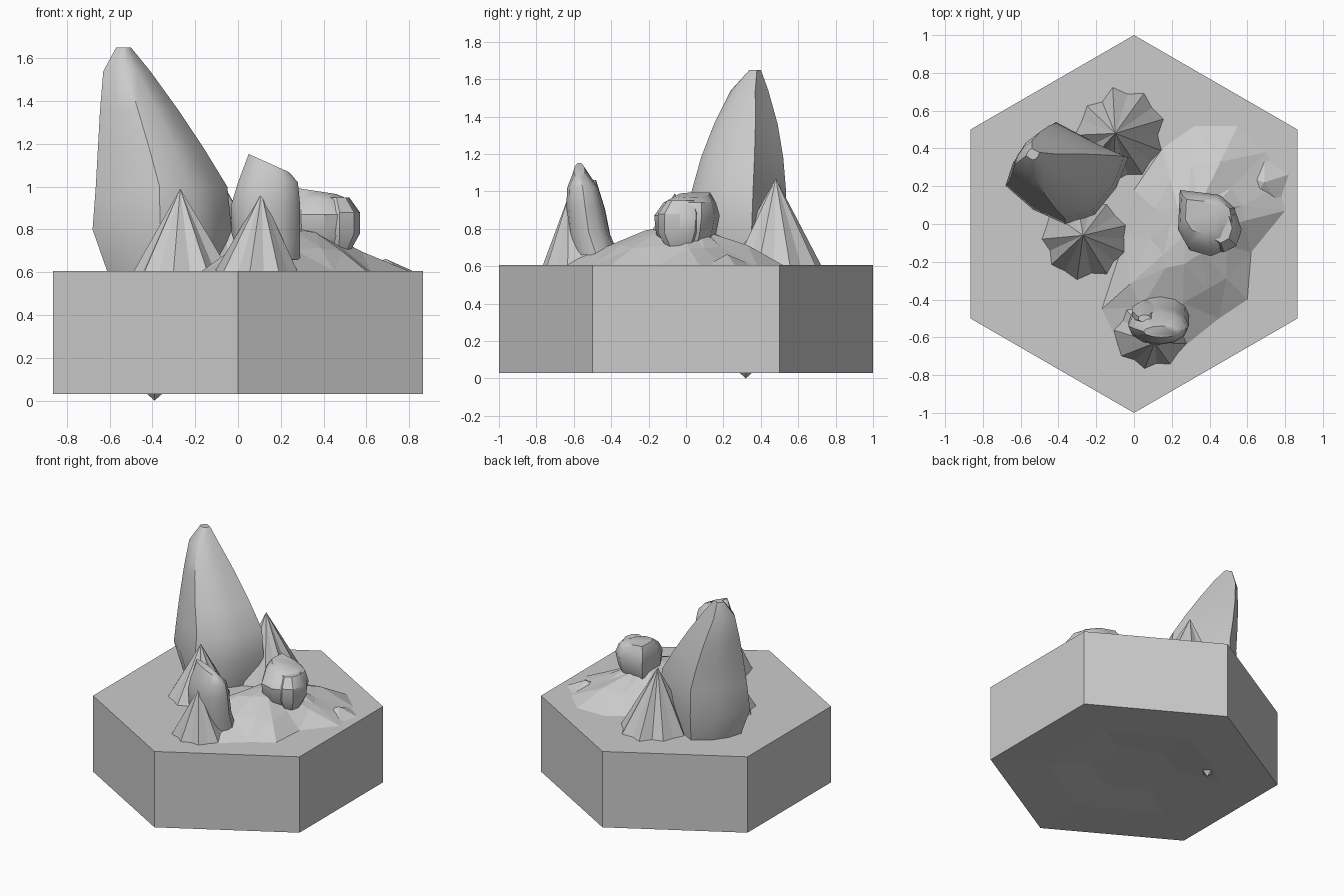
import bpy, bmesh, random
from math import sin, cos, pi, radians

if "Cube" in bpy.data.objects:
    bpy.data.objects.remove(bpy.data.objects["Cube"])

random.seed(4)
TOP = 0.605


def finish(name, bm, smooth=None):
    bmesh.ops.recalc_face_normals(bm, faces=bm.faces)
    me = bpy.data.meshes.new(name)
    bm.to_mesh(me)
    bm.free()
    ob = bpy.data.objects.new(name, me)
    bpy.context.collection.objects.link(ob)
    if smooth:
        bpy.ops.object.select_all(action='DESELECT')
        ob.select_set(True)
        bpy.context.view_layer.objects.active = ob
        bpy.ops.object.shade_smooth_by_angle(angle=radians(smooth))
    return ob


def skin(bm, rings):
    """Join equal-length rings of points with quads; returns the vertex rings."""
    vs = [[bm.verts.new(p) for p in r] for r in rings]
    for a, b in zip(vs, vs[1:]):
        for i in range(len(a)):
            j = (i + 1) % len(a)
            bm.faces.new((a[i], a[j], b[j], b[i]))
    return vs


def oval(n):
    return [(cos(2 * pi * i / n), sin(2 * pi * i / n)) for i in range(n)]


def horn(name, sections, shape, smooth, bottom=False, tilt=0.0):
    """Loft a unit shape through boxes (z, x0, x1, y0, y1); tilt slopes the last ring."""
    rings = []
    for k, (z, x0, x1, y0, y1) in enumerate(sections):
        cx, cy, rx, ry = (x0 + x1) / 2, (y0 + y1) / 2, (x1 - x0) / 2, (y1 - y0) / 2
        s = tilt if k == len(sections) - 1 else 0
        rings.append([(cx + rx * u, cy + ry * v, z - s * rx * u) for u, v in shape])
    bm = bmesh.new()
    vs = skin(bm, rings)
    bm.faces.new(vs[-1])
    if bottom:
        bm.faces.new(vs[0])
    return finish(name, bm, smooth)


def spire(name, apex, cx, cy, rx, ry, n=18):
    """Folded cone: alternating ridges and gullies running down from the tip."""
    bm = bmesh.new()
    tip = bm.verts.new(apex)
    base = []
    for i in range(n):
        t = 2 * pi * i / n
        r = random.uniform(0.95, 1.04) if i % 2 else random.uniform(0.82, 0.92)
        base.append(bm.verts.new((cx + rx * r * cos(t), cy + ry * r * sin(t), TOP - 0.005)))
    for i in range(n):
        bm.faces.new((tip, base[i], base[(i + 1) % n]))
    return finish(name, bm)


# Hexagonal tile with a shallow dished underside
def hexagon(r, z):
    return [(r * cos(pi / 6 + i * pi / 3), r * sin(pi / 6 + i * pi / 3), z) for i in range(6)]


bm = bmesh.new()
rings = skin(bm, [hexagon(1.0, TOP), hexagon(1.0, 0.03), hexagon(0.6, 0.035), hexagon(0.3, 0.06)])
bm.faces.new(rings[0])
bm.faces.new(rings[-1])
finish("hex_tile", bm)

# Tiny chip hanging below the underside
bm = bmesh.new()
bmesh.ops.create_cone(bm, segments=4, radius1=0.0, radius2=0.04, depth=0.035)
bmesh.ops.translate(bm, verts=bm.verts, vec=(-0.39, 0.32, 0.0175))
finish("underside_chip", bm)

# Low faceted mound spreading over the right side of the tile
outline = [(0.80, 0.07), (0.77, 0.20), (0.70, 0.38), (0.55, 0.52), (0.32, 0.52), (0.15, 0.40),
           (0.0, 0.18), (-0.05, -0.08), (-0.17, -0.45), (-0.08, -0.64), (0.25, -0.66),
           (0.45, -0.50), (0.60, -0.40), (0.62, -0.15)]
px, py = 0.27, -0.06
rings = []
for f, z in ((1.0, TOP), (0.62, 0.705), (0.28, 0.79)):
    ring = []
    for x, y in outline:
        g = f if f == 1 else f * random.uniform(0.9, 1.1)
        ring.append((px + (x - px) * g, py + (y - py) * g,
                     z if f == 1 else z + random.uniform(-0.012, 0.012)))
    rings.append(ring)
bm = bmesh.new()
last = skin(bm, rings)[-1]
peak = bm.verts.new((px, py, 0.81))
for i in range(len(last)):
    bm.faces.new((last[i], last[(i + 1) % len(last)], peak))
bmesh.ops.triangulate(bm, faces=bm.faces)
finish("mound", bm)

# Thin ridge trailing off to the right edge
bm = bmesh.new()
bmesh.ops.create_cone(bm, segments=5, radius1=0.14, radius2=0.0, depth=0.06)
bmesh.ops.translate(bm, verts=bm.verts, vec=(0.69, 0.22, TOP + 0.028))
finish("edge_ridge", bm)

# Three folded spires
spire("left_spire", (-0.27, -0.06, 0.99), -0.26, -0.08, 0.24, 0.22)
spire("back_spire", (-0.10, 0.48, 1.07), -0.07, 0.47, 0.24, 0.25)
spire("front_spire", (0.11, -0.63, 0.97), 0.09, -0.56, 0.21, 0.22)

# Tall leaning horn with an angular cross-section
horn_shape = [(1, 0.3), (0.45, 0.6), (-0.18, 1), (-0.6, 0.65), (-0.88, 0.2), (-1, -0.25),
              (-0.55, -0.72), (-0.03, -1), (0.45, -0.82), (0.8, -0.3)]
horn("tall_horn", [(0.60, -0.61, -0.08, 0.04, 0.50), (0.80, -0.68, -0.03, 0.00, 0.54),
                   (1.00, -0.665, -0.05, 0.03, 0.535), (1.18, -0.655, -0.16, 0.08, 0.52),
                   (1.36, -0.645, -0.28, 0.15, 0.49), (1.54, -0.63, -0.41, 0.24, 0.44),
                   (1.65, -0.57, -0.50, 0.34, 0.40)], horn_shape, 40)

# Small claw with a slanted top, in front, and a second tip behind it
horn("front_claw", [(0.66, 0.01, 0.29, -0.60, -0.36), (0.78, -0.03, 0.29, -0.63, -0.41),
                    (0.92, -0.03, 0.29, -0.64, -0.44), (1.02, 0.0, 0.28, -0.635, -0.47),
                    (1.11, 0.05, 0.24, -0.60, -0.54)], oval(12), 40, bottom=True, tilt=0.45)
horn("claw_back_tip", [(0.75, -0.02, 0.16, -0.54, -0.40), (0.90, -0.02, 0.16, -0.54, -0.43),
                       (1.06, 0.02, 0.09, -0.52, -0.48)], oval(7), 35)

# Squared boulder made of two leaning halves
stone = [(1, -0.1), (0.9, 0.45), (0.4, 0.85), (-0.2, 0.92), (-0.92, 1), (-0.98, -0.2),
         (-0.6, -0.82), (0.1, -1), (0.65, -0.8)]
horn("boulder", [(0.67, 0.30, 0.48, -0.08, 0.10), (0.77, 0.24, 0.53, -0.16, 0.16),
                 (0.87, 0.23, 0.55, -0.17, 0.18), (0.94, 0.24, 0.52, -0.12, 0.16),
                 (0.98, 0.27, 0.46, -0.05, 0.13)], stone, 35, bottom=True, tilt=0.15)
horn("boulder_side", [(0.69, 0.42, 0.52, -0.10, 0.04), (0.78, 0.38, 0.57, -0.15, 0.08),
                      (0.88, 0.38, 0.57, -0.15, 0.09), (0.95, 0.40, 0.52, -0.10, 0.06)],
     oval(8), 35, bottom=True)
